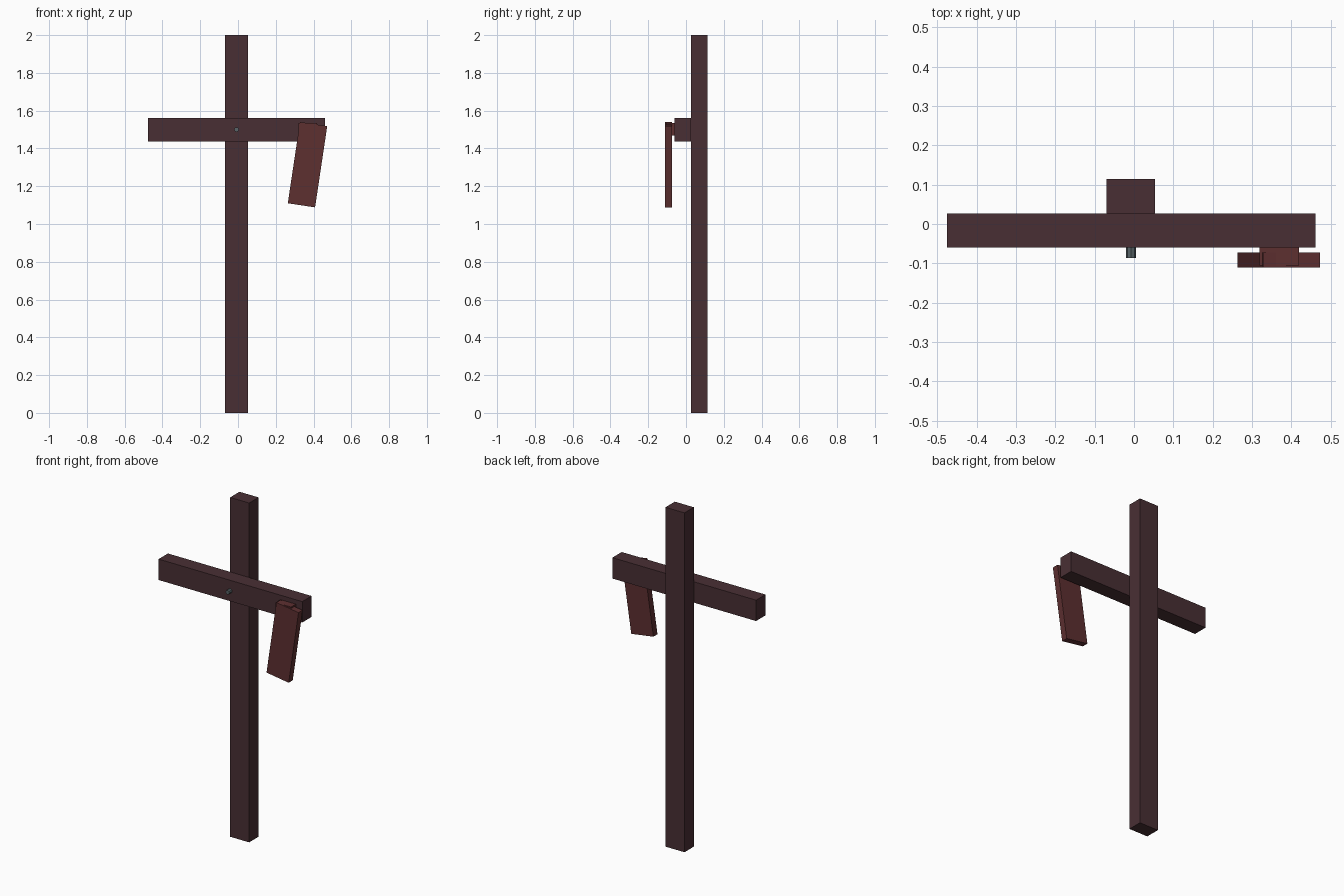
import bpy, math
from mathutils import Matrix, Vector

if "Cube" in bpy.data.objects:
    bpy.data.objects.remove(bpy.data.objects["Cube"])


def material(name, rgb):
    m = bpy.data.materials.new(name)
    m.diffuse_color = (*rgb, 1)
    m.use_nodes = True
    m.node_tree.nodes["Principled BSDF"].inputs["Base Color"].default_value = m.diffuse_color
    return m


dark_wood = material("dark_wood", (0.066, 0.028, 0.034))
red_wood = material("red_wood", (0.11, 0.029, 0.030))
steel = material("steel", (0.10, 0.13, 0.14))


def box(name, lo, hi, mat, tilt=0.0):
    """Box between two corners, tilted about its own centre around y."""
    lo, hi = Vector(lo), Vector(hi)
    bpy.ops.mesh.primitive_cube_add(size=1)
    ob = bpy.context.object
    ob.name = name
    ob.data.transform(Matrix.Diagonal((*(hi - lo), 1)))
    ob.location = (lo + hi) / 2
    ob.rotation_euler.y = tilt
    ob.data.materials.append(mat)
    return ob


# Upright post and crossbeam fixed to its front
box("post", (-0.07, 0.027, 0), (0.054, 0.114, 2), dark_wood)
box("crossbeam", (-0.476, -0.06, 1.438), (0.461, 0.027, 1.561), dark_wood)

# Hanging board, swung to one side
cx, cz, w, h = 0.368, 1.314, 0.146, 0.435
box("hanging_board", (cx - w / 2, -0.111, cz - h / 2),
    (cx + w / 2, -0.073, cz + h / 2), red_wood, math.radians(8.5))

# Spacer block joining the board to the beam
box("board_spacer", (0.319, -0.105, 1.468), (0.419, -0.06, 1.535), red_wood)

# Bolt through the joint
bpy.ops.mesh.primitive_cylinder_add(vertices=8, radius=0.0125, depth=0.047,
                                    location=(-0.008, -0.0635, 1.5),
                                    rotation=(math.pi / 2, 0, 0))
bolt = bpy.context.object
bolt.name = "bolt"
bolt.data.materials.append(steel)
